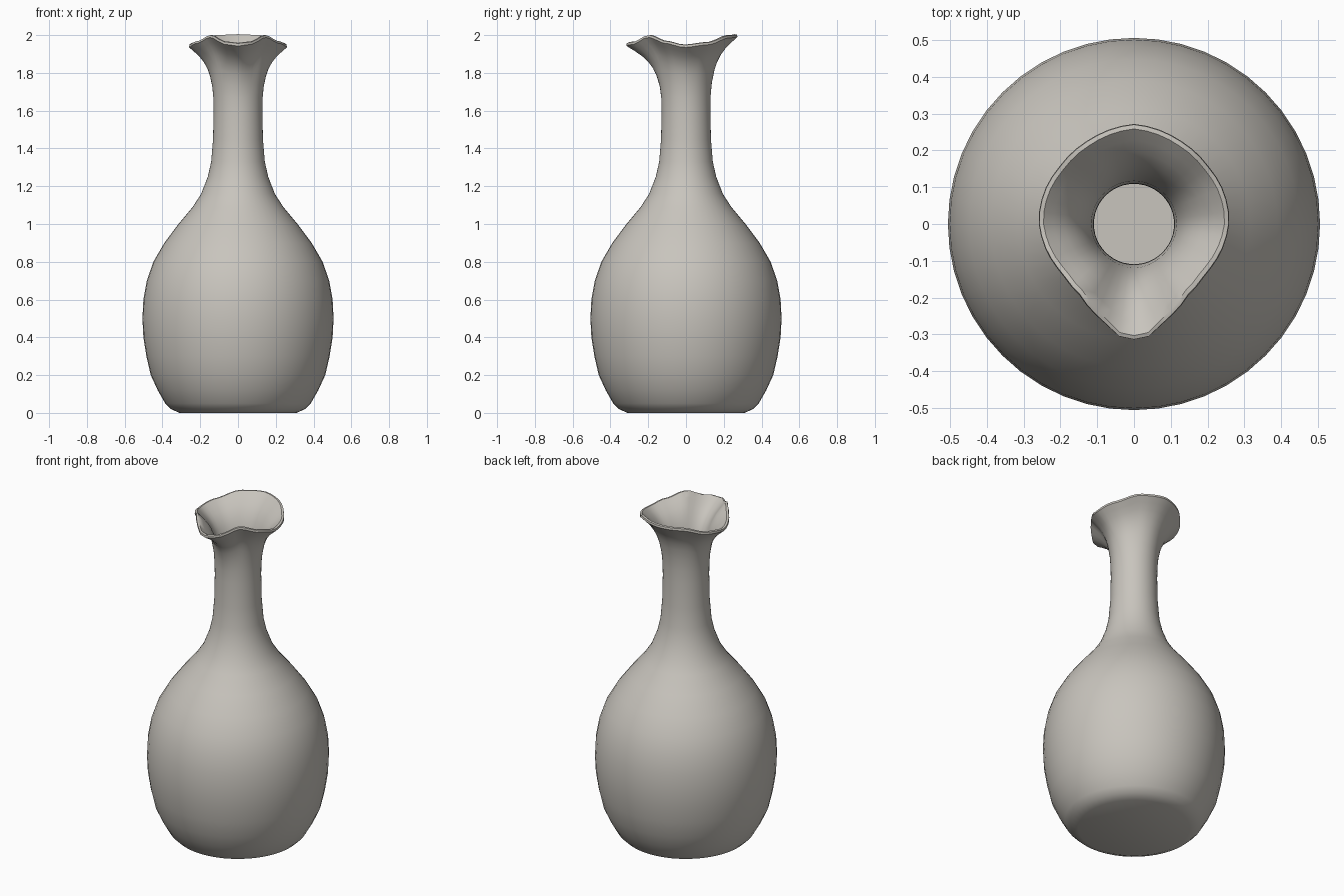
import bpy, bmesh, math

if "Cube" in bpy.data.objects:
    bpy.data.objects.remove(bpy.data.objects["Cube"])

SEG = 48
NECK_R, NECK_Z = 0.129, 1.60

# body silhouette, bottom to neck: (radius, z)
BODY = [(0.31, 0.0), (0.355, 0.02), (0.385, 0.05), (0.425, 0.12), (0.462, 0.2),
        (0.485, 0.3), (0.501, 0.4), (0.506, 0.5), (0.501, 0.6), (0.483, 0.7),
        (0.448, 0.8), (0.39, 0.9), (0.315, 1.0), (0.24, 1.09), (0.195, 1.16),
        (0.16, 1.25), (0.142, 1.33), (0.132, 1.45), (NECK_R, NECK_Z)]
# flare: (share of lip height, share of lip radius)
FLARE = [(0.2, 0.01), (0.38, 0.055), (0.55, 0.15), (0.66, 0.25),
         (0.76, 0.39), (0.85, 0.57), (0.93, 0.79), (1.0, 1.0)]
# lip outline by angle from the spout (degrees): radius and height
LIP_R = [(0, 0.314), (8, 0.308), (17, 0.278), (38, 0.243), (55, 0.238), (74, 0.25),
         (92, 0.26), (110, 0.26), (128, 0.256), (152, 0.26), (180, 0.272)]
LIP_Z = [(0, 1.942), (12, 1.95), (36, 1.988), (65, 1.955), (88, 1.935),
         (115, 1.948), (150, 1.985), (180, 1.99)]


def lookup(table, a, smooth=False):
    for (a0, v0), (a1, v1) in zip(table, table[1:]):
        if a <= a1:
            t = (a - a0) / (a1 - a0)
            if smooth:
                t = t * t * (3 - 2 * t)
            return v0 + (v1 - v0) * t
    return table[-1][1]


def section(theta):
    """Outer then inner wall profile at one angle from the spout."""
    a = abs(math.degrees(math.atan2(math.sin(theta), math.cos(theta))))
    lip_r, lip_z = lookup(LIP_R, a), lookup(LIP_Z, a, True)
    outer = list(BODY)
    for v, w in FLARE:
        outer.append((NECK_R + (lip_r - NECK_R) * w, NECK_Z + (lip_z - NECK_Z) * v))
    # inner wall: offset along the profile normal
    inner = []
    for i in range(2, len(outer)):
        p, q = outer[i - 1], outer[min(i + 1, len(outer) - 1)]
        dr, dz = q[0] - p[0], q[1] - p[1]
        n = math.hypot(dr, dz)
        inner.append((outer[i][0] - 0.02 * dz / n, max(0.03, outer[i][1] + 0.02 * dr / n)))
    # rounded rim between the two walls
    o, k = outer[-1], inner[-1]
    rim = ((o[0] + k[0]) / 2 + 0.005, (o[1] + k[1]) / 2 + 0.005)
    return outer + [rim] + inner[::-1]


bm = bmesh.new()
columns = []
for s in range(SEG):
    th = 2 * math.pi * s / SEG
    columns.append([bm.verts.new((r * math.sin(th), -r * math.cos(th), z))
                    for r, z in section(th)])
for s in range(SEG):
    a, b = columns[s], columns[(s + 1) % SEG]
    for i in range(len(a) - 1):
        bm.faces.new((a[i], b[i], b[i + 1], a[i + 1]))
# underside and inside floor
bm.faces.new([c[0] for c in reversed(columns)])
bm.faces.new([c[-1] for c in columns])
bmesh.ops.recalc_face_normals(bm, faces=bm.faces)
mesh = bpy.data.meshes.new("pitcher_vase")
bm.to_mesh(mesh)
bm.free()

clay = bpy.data.materials.new("warm_grey_clay")
clay.diffuse_color = (0.58, 0.555, 0.51, 1)
clay.use_nodes = True
clay.node_tree.nodes["Principled BSDF"].inputs["Base Color"].default_value = clay.diffuse_color
mesh.materials.append(clay)

vase = bpy.data.objects.new("pitcher_vase", mesh)
bpy.context.collection.objects.link(vase)
bpy.context.view_layer.objects.active = vase
vase.select_set(True)
bpy.ops.object.shade_smooth_by_angle(angle=math.radians(50))
